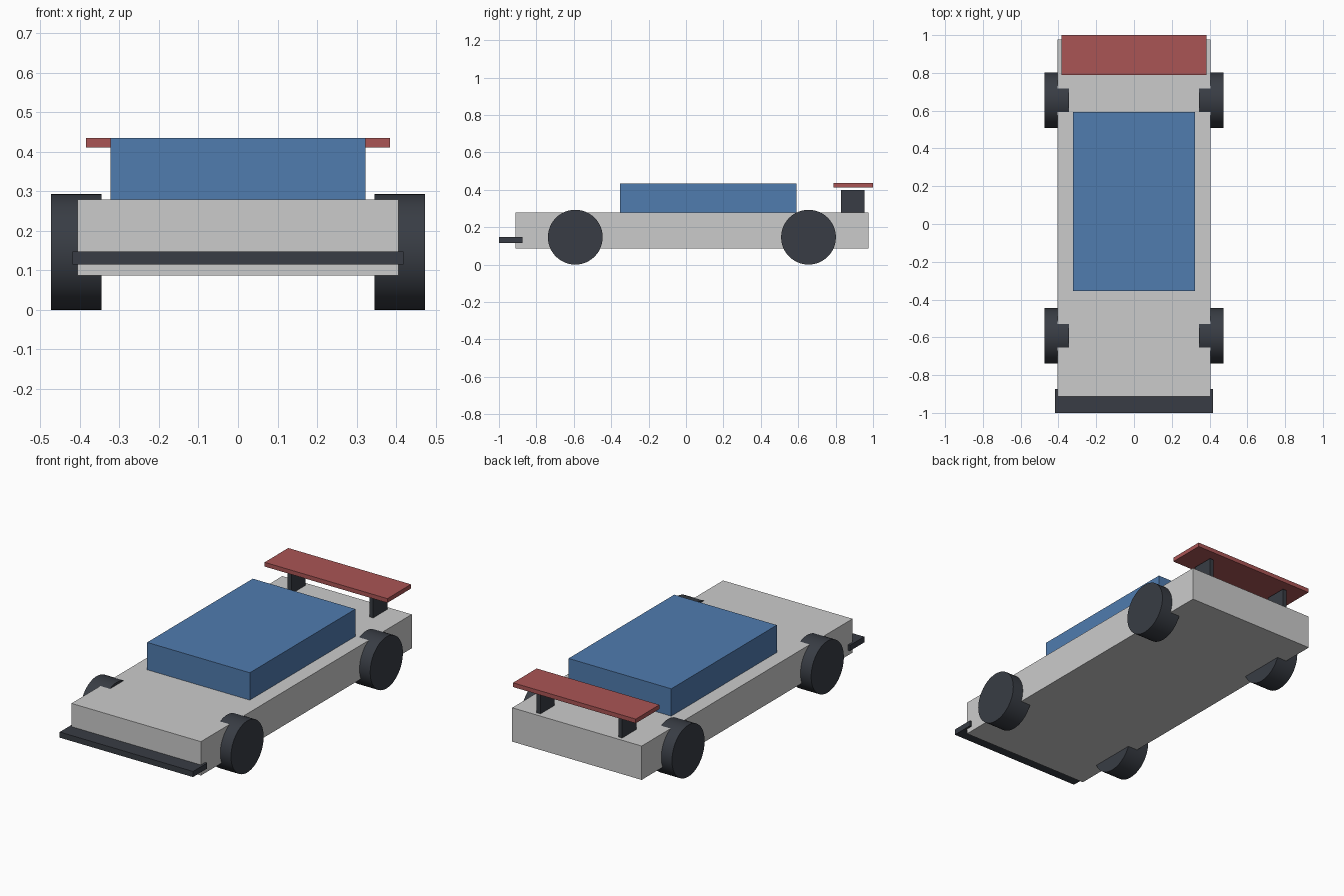
import bpy
from math import pi, radians

if "Cube" in bpy.data.objects:
    bpy.data.objects.remove(bpy.data.objects["Cube"])


def material(name, rgb):
    m = bpy.data.materials.new(name)
    m.diffuse_color = (*rgb, 1)
    m.use_nodes = True
    m.node_tree.nodes["Principled BSDF"].inputs["Base Color"].default_value = m.diffuse_color
    return m


BLUE = material("blue", (0.08, 0.2, 0.43))
RED = material("red", (0.4, 0.09, 0.09))
DARK = material("dark", (0.04, 0.046, 0.058))


def box(name, x, y, z, mat=None):
    """Box spanning the given (min, max) ranges."""
    bpy.ops.mesh.primitive_cube_add(
        size=1, location=[(a + b) / 2 for a, b in (x, y, z)])
    ob = bpy.context.object
    ob.name = name
    ob.scale = [b - a for a, b in (x, y, z)]
    bpy.ops.object.transform_apply(location=False, rotation=False, scale=True)
    if mat:
        ob.data.materials.append(mat)
    return ob


def wheel(name, x, y, radius=0.1465, width=0.128):
    bpy.ops.mesh.primitive_cylinder_add(
        vertices=48, radius=radius, depth=width,
        location=(x, y, radius), rotation=(0, pi / 2, 0))
    ob = bpy.context.object
    ob.name = name
    ob.data.materials.append(DARK)
    bpy.ops.object.shade_smooth_by_angle(angle=radians(30))


# Main body, cabin and front splitter
box("body", (-0.406, 0.406), (-0.912, 0.977), (0.087, 0.279))
box("cabin", (-0.322, 0.322), (-0.354, 0.592), (0.279, 0.434), BLUE)
box("front_splitter", (-0.418, 0.418), (-1.0, -0.873), (0.115, 0.147), DARK)

# Rear wing, floating just above its struts
box("rear_wing", (-0.385, 0.385), (0.788, 1.0), (0.411, 0.435), RED)

# Struts and wheels on both sides
for side, s in (("left", -1), ("right", 1)):
    box("wing_strut_" + side, (s * 0.256 - 0.012, s * 0.256 + 0.012),
        (0.828, 0.955), (0.279, 0.4), DARK)
    wheel("front_wheel_" + side, s * 0.409, -0.592)
    wheel("rear_wheel_" + side, s * 0.409, 0.655)
